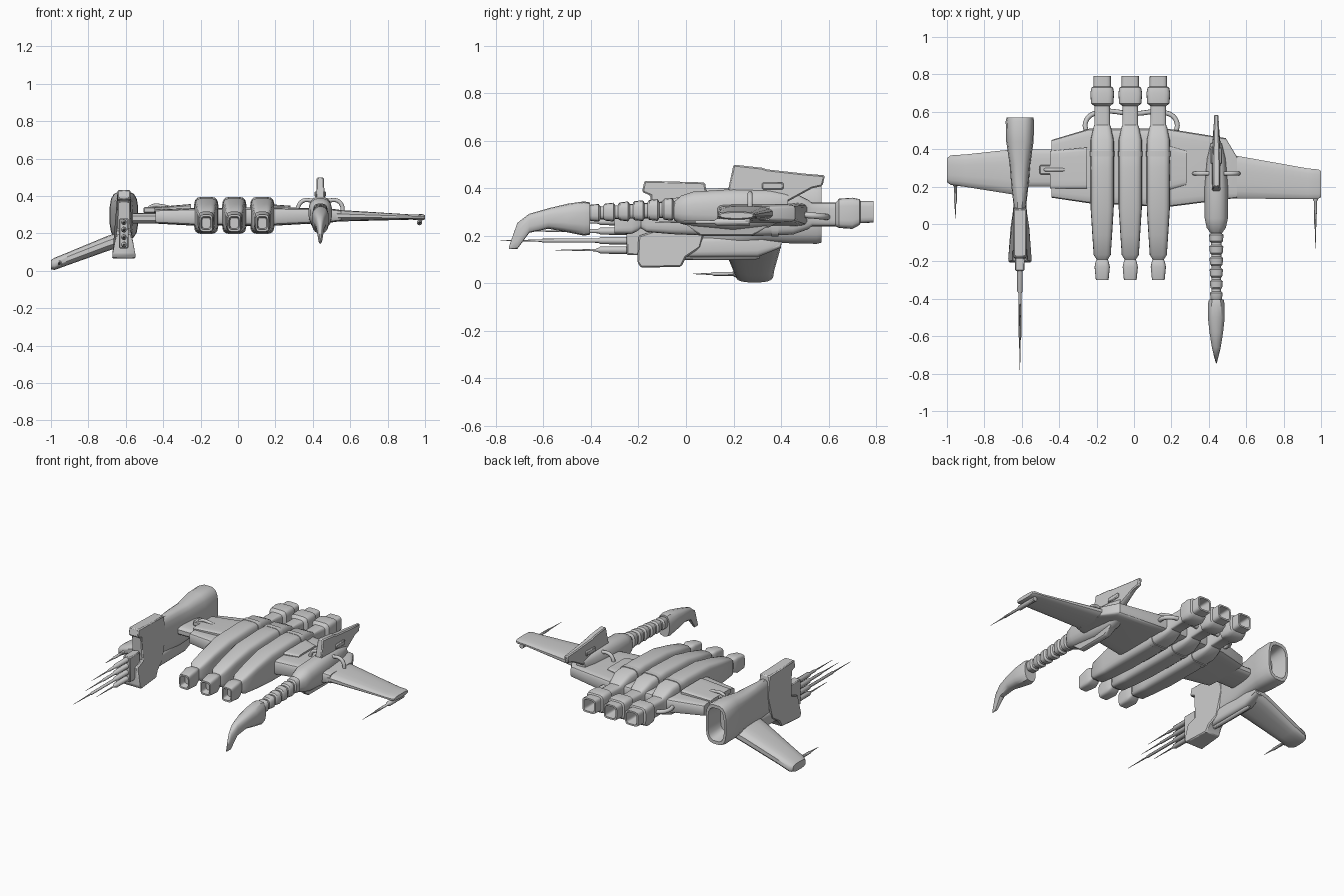
import bpy, bmesh, math
from mathutils import Vector


def finish(name, bm, smooth=True):
    bmesh.ops.recalc_face_normals(bm, faces=bm.faces)
    me = bpy.data.meshes.new(name)
    bm.to_mesh(me)
    bm.free()
    ob = bpy.data.objects.new(name, me)
    bpy.context.collection.objects.link(ob)
    if smooth:
        bpy.ops.object.select_all(action='DESELECT')
        ob.select_set(True)
        bpy.context.view_layer.objects.active = ob
        bpy.ops.object.shade_smooth_by_angle(angle=math.radians(35))
    return ob


def loft(name, stations, n=16, p=4.0, axis='y'):
    """Rounded-box sections (pos, side centre, z centre, half side, half z) along an axis."""
    bm = bmesh.new()
    rings = []
    for t, c, z, hs, hz in stations:
        ring = []
        for i in range(n):
            a = 2 * math.pi * (i + 0.5) / n
            ca, sa = math.cos(a), math.sin(a)
            s = c + hs * math.copysign(abs(ca) ** (2 / p), ca)
            h = z + hz * math.copysign(abs(sa) ** (2 / p), sa)
            ring.append(bm.verts.new((s, t, h) if axis == 'y' else (t, s, h)))
        rings.append(ring)
    for a, b in zip(rings, rings[1:]):
        for i in range(n):
            j = (i + 1) % n
            bm.faces.new((a[i], a[j], b[j], b[i]))
    bm.faces.new(rings[0])
    bm.faces.new(rings[-1])
    return finish(name, bm)


def slab(name, pts, x, half, bevel=0.006):
    """Side outline (y, z, width factor) given thickness across x."""
    bm = bmesh.new()
    l = [bm.verts.new((x - half * w, y, z)) for y, z, w in pts]
    r = [bm.verts.new((x + half * w, y, z)) for y, z, w in pts]
    bm.faces.new(l)
    bm.faces.new(r)
    for i in range(len(pts)):
        j = (i + 1) % len(pts)
        bm.faces.new((l[i], l[j], r[j], r[i]))
    ob = finish(name, bm)
    m = ob.modifiers.new('edge', 'BEVEL')
    m.width, m.segments = bevel, 1
    return ob


def box(name, c, d):
    y, z = d[1] / 2, d[2] / 2
    return slab(name, [(c[1] - y, c[2] - z, 1), (c[1] + y, c[2] - z, 1),
                       (c[1] + y, c[2] + z, 1), (c[1] - y, c[2] + z, 1)], c[0], d[0] / 2, 0.005)


def gun(name, x, z, parts):
    """Stepped round barrel from (y, radius) pairs."""
    return loft(name, [(y, x, z, r, r) for y, r in parts], 10, 2)


def pipe(name, pts, r):
    cu = bpy.data.curves.new(name, 'CURVE')
    cu.dimensions = '3D'
    cu.bevel_depth, cu.bevel_resolution, cu.resolution_u = r, 2, 5
    sp = cu.splines.new('BEZIER')
    sp.bezier_points.add(len(pts) - 1)
    for b, co in zip(sp.bezier_points, pts):
        b.co = Vector(co)
        b.handle_left_type = b.handle_right_type = 'AUTO'
    ob = bpy.data.objects.new(name, cu)
    bpy.context.collection.objects.link(ob)


# Central deck and right wing
loft('centre_deck', [(-.44, .295, .29, .155, .038), (-.24, .31, .288, .20, .047),
                     (.18, .30, .29, .21, .05), (.49, .295, .295, .165, .038),
                     (.55, .25, .295, .11, .03)], 20, 7, 'x')
loft('right_wing', [(.5, .255, .295, .12, .033), (.93, .215, .287, .083, .014),
                    (.985, .213, .286, .08, .017), (1.0, .213, .286, .07, .012)], 16, 2.8, 'x')
gun('right_tip_gun', .97, .258, [(-.13, .001), (-.02, .004), (.0, .007), (.12, .008), (.13, .015), (.27, .015)])
loft('left_deck_step', [(-.45, .29, .325, .10, .015), (-.25, .30, .335, .11, .022)], 16, 6, 'x')
loft('right_deck_step', [(.18, .30, .335, .12, .02), (.28, .30, .33, .09, .018)], 16, 6, 'x')

# Three long engines with front intakes and rear exhausts
for i, x in enumerate((-.17, -.02, .13)):
    prof = [(-.26, .255, .022, .028), (-.30, .255, .027, .035), (-.30, .255, .034, .045),
            (-.23, .262, .041, .054), (-.205, .266, .036, .046), (-.19, .27, .03, .038),
            (-.165, .272, .046, .056), (-.06, .282, .053, .075), (.08, .294, .062, .093),
            (.30, .297, .063, .098), (.45, .295, .062, .09), (.515, .29, .048, .062),
            (.53, .29, .042, .05), (.63, .29, .042, .05), (.645, .295, .06, .062),
            (.70, .295, .064, .066), (.73, .30, .058, .055), (.735, .30, .047, .047),
            (.79, .302, .046, .046), (.79, .302, .036, .036), (.70, .302, .03, .03)]
    loft('engine_%d' % i, [(y, x, z, w, h) for y, z, w, h in prof], 20, 5)
    loft('engine_band_%d' % i, [(.36, x, .295, .066, .098), (.39, x, .295, .066, .098)], 20, 5)

# Rear coolant pipe and deck handles
pipe('rear_pipe', [(-.25, .48, .29), (-.26, .54, .285), (-.22, .588, .28), (0, .59, .28),
                   (.19, .588, .28), (.23, .54, .285), (.22, .48, .29)], .013)
pipe('left_handle', [(-.50, .29, .30), (-.46, .29, .345), (-.40, .29, .345), (-.33, .29, .325)], .01)
box('left_handle_block', (-.445, .29, .325), (.12, .05, .03))
for s in (-1, 1):
    pipe('pod_handle', [(.44 + s * .04, .27, .375), (.44 + s * .09, .27, .375),
                        (.44 + s * .115, .27, .35), (.44 + s * .12, .27, .31)], .011)

# Right pod: body, ringed neck, hooked beak and tail fin
loft('right_pod', [(-.05, .44, .305, .03, .04), (-.02, .44, .31, .052, .06), (.03, .44, .312, .063, .075),
                   (.20, .44, .31, .063, .088), (.35, .44, .315, .05, .08), (.43, .44, .33, .03, .05)], 16, 2.6)
for i in range(6):
    y = -.41 + i * .062
    z, h, w = .297 + i * .003, .034 + i * .002, .031 + i * .001
    loft('neck_ring_%d' % i, [(y, .44, z, w * .8, h * .8), (y + .008, .44, z, w, h),
                              (y + .042, .44, z, w * 1.1, h * 1.1), (y + .05, .44, z, w * .8, h * .8),
                              (y + .065, .44, z, w * .8, h * .8)], 14, 3)
loft('beak', [(-.745, .44, .15, .002, .006), (-.71, .44, .20, .012, .055), (-.66, .44, .253, .024, .04),
              (-.58, .44, .273, .037, .043), (-.50, .44, .275, .046, .06), (-.43, .44, .273, .046, .072),
              (-.405, .44, .273, .04, .068), (-.405, .44, .29, .025, .03)], 14, 2.8)
slab('tail_fin', [(.17, .36, 1), (.20, .50, .8), (.32, .487, .8), (.34, .48, .8), (.50, .462, .6), (.585, .455, .5),
                  (.575, .41, .5), (.53, .40, .6), (.42, .34, 1)], .44, .024)
box('fin_block', (.44, .365, .41), (.06, .09, .03))
slab('pod_keel', [(-.0, .25, 1), (.06, .20, .6), (.28, .20, .6), (.36, .25, 1)], .44, .03)

# Left nacelle with open rear, joined to the deck by a stub wing
loft('left_stub_wing', [(-.58, .30, .28, .10, .028), (-.42, .30, .28, .10, .028)], 16, 4, 'x')
loft('left_nacelle', [(-.02, -.61, .27, .022, .10), (.08, -.61, .28, .032, .12), (.22, -.61, .285, .048, .12),
                      (.32, -.61, .29, .056, .115), (.44, -.61, .295, .074, .128), (.55, -.61, .295, .077, .13),
                      (.57, -.61, .295, .072, .125), (.57, -.61, .295, .057, .105), (.46, -.61, .295, .045, .085)], 16, 3.2)
slab('left_gun_shield', [(-.175, .432, .55), (.08, .425, .55), (.10, .30, .55), (.06, .15, .6), (.0, .11, .75),
                         (-.02, .07, .8), (-.19, .066, 1), (-.205, .09, 1), (-.20, .20, .62),
                         (-.14, .22, .6), (-.15, .37, .55), (-.185, .385, .55)], -.61, .063)
loft('left_belly', [(-.02, -.61, .15, .035, .04), (.30, -.61, .16, .035, .05), (.40, -.61, .18, .03, .03)], 16, 4)
gun('belly_barrel', -.61, .115, [(-.05, .016), (.29, .016), (.31, .009)])

# Four stacked gun barrels
for i, (z, tip) in enumerate(((.14, -.55), (.18, -.78), (.22, -.66), (.26, -.60))):
    gun('barrel_%d' % i, -.61, z, [(tip, .001), (tip + .17, .005), (tip + .175, .008), (-.37, .009),
                                   (-.36, .015), (-.22, .016), (-.21, .02), (-.10, .02)])
box('barrel_mount', (-.61, -.20, .20), (.05, .10, .16))

# Left drooping wing and its tip gun
loft('left_wing', [(-.58, .275, .185, .13, .042), (-.70, .28, .145, .115, .041), (-.90, .285, .068, .088, .035),
                   (-.98, .288, .037, .08, .033), (-1.0, .288, .032, .065, .025)], 16, 3, 'x')
gun('left_tip_gun', -.955, .04, [(.03, .001), (.11, .005), (.115, .008), (.20, .009), (.205, .014), (.26, .014)])
